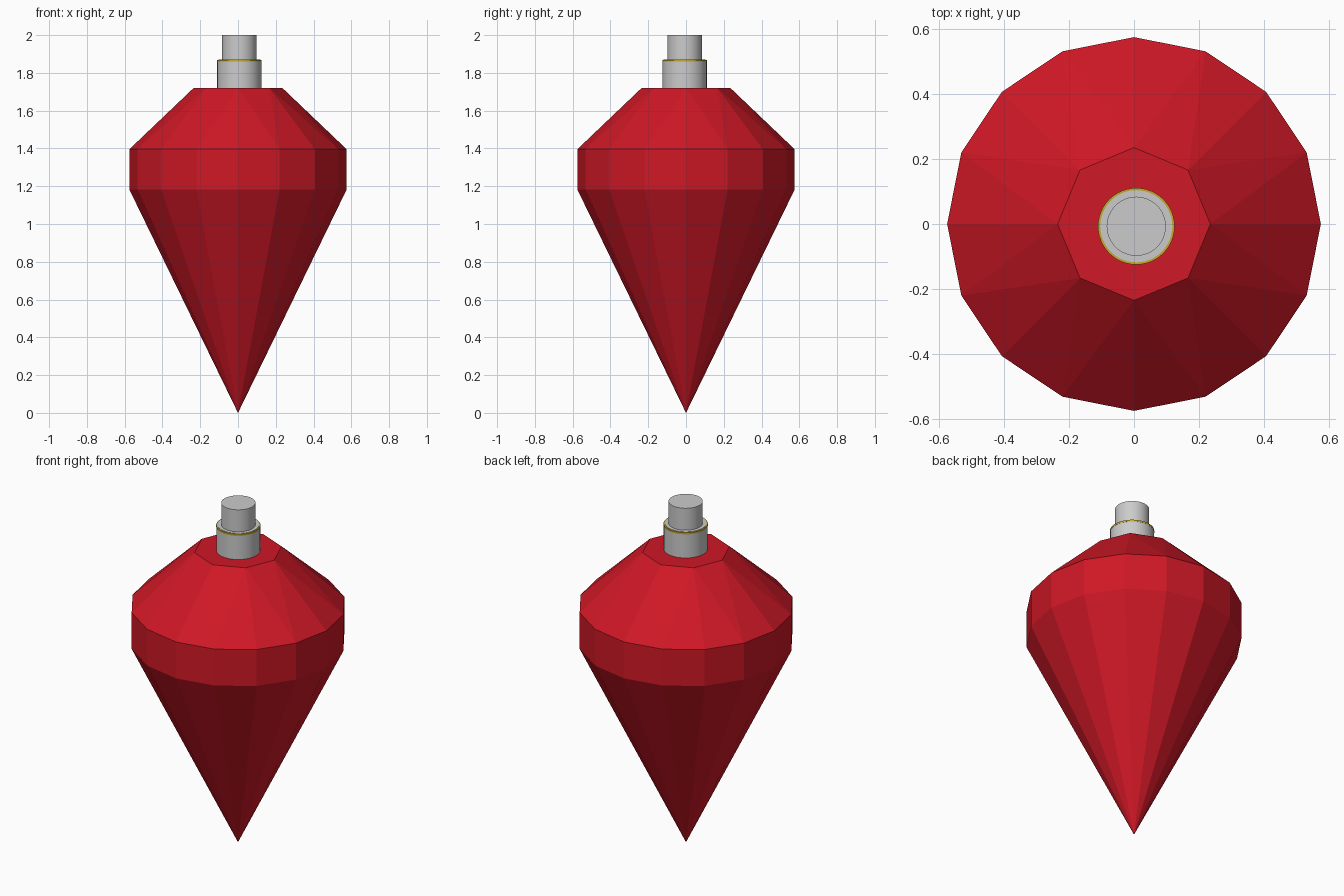
import bpy, bmesh
from math import sin, cos, pi

if "Cube" in bpy.data.objects:
    bpy.data.objects.remove(bpy.data.objects["Cube"])

CAP_X, CAP_Y = 0.007, -0.007


def paint(obj, name, rgb):
    mat = bpy.data.materials.new(name)
    mat.diffuse_color = (*rgb, 1)
    mat.use_nodes = True
    mat.node_tree.nodes["Principled BSDF"].inputs["Base Color"].default_value = mat.diffuse_color
    obj.data.materials.append(mat)


def ring(bm, n, r, z):
    return [bm.verts.new((r * cos(2 * pi * i / n), r * sin(2 * pi * i / n), z)) for i in range(n)]


# Faceted gem: point, 16-sided girdle band, crown rising to an 8-sided table
bm = bmesh.new()
tip = bm.verts.new((0, 0, 0))
low = ring(bm, 16, 0.575, 1.182)
high = ring(bm, 16, 0.575, 1.396)
table = ring(bm, 8, 0.235, 1.72)
for i in range(16):
    j = (i + 1) % 16
    bm.faces.new((tip, low[j], low[i]))
    bm.faces.new((low[i], low[j], high[j], high[i]))
    # each crown triangle runs to the table corner nearest its girdle corner
    corner = table[((i + 1) // 2) % 8]
    bm.faces.new((high[i], high[j], corner))
for k in range(8):
    bm.faces.new((high[2 * k + 1], table[(k + 1) % 8], table[k]))
bm.faces.new(table)
bmesh.ops.recalc_face_normals(bm, faces=bm.faces)
mesh = bpy.data.meshes.new("gem_body")
bm.to_mesh(mesh)
bm.free()
gem = bpy.data.objects.new("gem_body", mesh)
bpy.context.collection.objects.link(gem)
paint(gem, "red", (0.62, 0.009, 0.019))


def cylinder(name, r, z0, z1):
    bpy.ops.mesh.primitive_cylinder_add(vertices=48, radius=r, depth=z1 - z0,
                                        location=(CAP_X, CAP_Y, (z0 + z1) / 2))
    obj = bpy.context.object
    obj.name = name
    bpy.ops.object.shade_smooth_by_angle()
    return obj


# Stepped metal cap with a raised inner lip inside the gold rim
cylinder("cap_collar", 0.117, 1.72, 1.86)
cylinder("collar_lip", 0.111, 1.86, 1.871)
cylinder("cap_stem", 0.091, 1.87, 2.0)

# Thin gold rim around the collar's top edge
rim = cylinder("collar_rim", 0.118, 1.859, 1.869)
paint(rim, "gold", (0.55, 0.4, 0.03))
